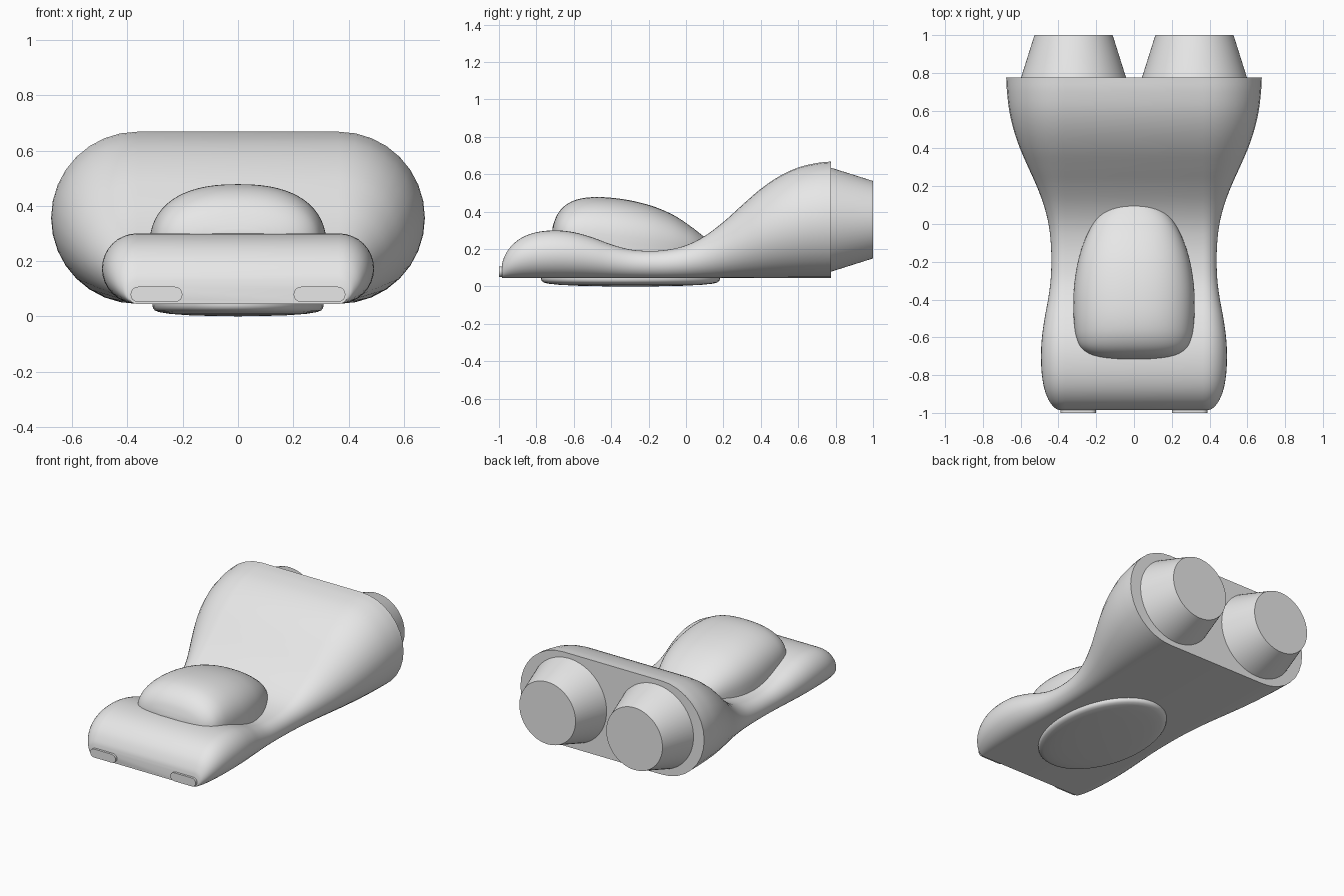
import bpy, bmesh, math
from mathutils import Vector

if "Cube" in bpy.data.objects:
    bpy.data.objects.remove(bpy.data.objects["Cube"])

grey = bpy.data.materials.new("light_grey")
grey.diffuse_color = (0.8, 0.8, 0.8, 1)
grey.use_nodes = True
grey.node_tree.nodes["Principled BSDF"].inputs["Base Color"].default_value = grey.diffuse_color


def loft(name, rings, angle=35):
    """Skin closed rings of equal length and cap both ends."""
    bm = bmesh.new()
    rows = [[bm.verts.new(p) for p in r] for r in rings]
    n = len(rows[0])
    for a, b in zip(rows, rows[1:]):
        for i in range(n):
            j = (i + 1) % n
            bm.faces.new((a[i], a[j], b[j], b[i]))
    bm.faces.new(rows[0])
    bm.faces.new(rows[-1])
    bmesh.ops.recalc_face_normals(bm, faces=bm.faces)
    me = bpy.data.meshes.new(name)
    bm.to_mesh(me)
    bm.free()
    me.materials.append(grey)
    ob = bpy.data.objects.new(name, me)
    bpy.context.collection.objects.link(ob)
    bpy.ops.object.select_all(action='DESELECT')
    ob.select_set(True)
    bpy.context.view_layer.objects.active = ob
    bpy.ops.object.shade_smooth_by_angle(angle=math.radians(angle))
    return ob


def smooth_path(pts, steps=4):
    """Catmull-Rom curve through the points."""
    p = [Vector(q) for q in pts]
    p = [2 * p[0] - p[1]] + p + [2 * p[-1] - p[-2]]
    out = []
    for k in range(1, len(p) - 2):
        a, b, c, d = p[k - 1:k + 3]
        for s in range(steps):
            t = s / steps
            out.append(0.5 * (2 * b + (c - a) * t + (2 * a - 5 * b + 4 * c - d) * t * t
                              + (3 * b - a - 3 * c + d) * t ** 3))
    return out + [p[-2]]


def stadium(cx, cz, half, r, y, n=16):
    """Capsule outline in the xz plane."""
    pts = []
    for side, start in ((1, -math.pi / 2), (-1, math.pi / 2)):
        for i in range(n + 1):
            a = start + math.pi * i / n
            pts.append((cx + side * half + r * math.cos(a), y, cz + r * math.sin(a)))
    return pts


# Body: capsule section whose height follows the side profile
BASE = 0.045
profile = [(-0.985, 0.108, 0), (-0.975, 0.15, 0), (-0.94, 0.21, 0), (-0.88, 0.26, 0),
           (-0.8, 0.29, 0), (-0.7, 0.30, 0), (-0.6, 0.29, 0), (-0.5, 0.262, 0),
           (-0.4, 0.225, 0), (-0.3, 0.198, 0), (-0.2, 0.19, 0), (-0.1, 0.196, 0),
           (0, 0.22, 0), (0.1, 0.27, 0), (0.2, 0.345, 0), (0.3, 0.435, 0),
           (0.4, 0.522, 0), (0.5, 0.59, 0), (0.6, 0.636, 0), (0.7, 0.66, 0), (0.775, 0.668, 0)]
rings = []
for y, top, _ in smooth_path(profile):
    r = (top - BASE) / 2
    rings.append(stadium(0, BASE + r, 0.365, r, y))
loft("body", rings)

# Canopy: (y, half width, top) stations with squarish dome sections
stations = [(-0.715, 0.09, 0.31), (-0.705, 0.18, 0.345), (-0.685, 0.243, 0.39),
            (-0.65, 0.285, 0.43), (-0.6, 0.306, 0.459), (-0.54, 0.316, 0.474),
            (-0.46, 0.321, 0.478), (-0.36, 0.320, 0.47), (-0.26, 0.309, 0.452),
            (-0.16, 0.287, 0.423), (-0.06, 0.25, 0.378), (0.02, 0.205, 0.325),
            (0.07, 0.16, 0.287), (0.1, 0.11, 0.262), (0.12, 0.05, 0.24)]
rings = []
for y, w, top in smooth_path(stations):
    foot = 0.27 - 0.08 * (y + 0.715) / 0.835
    ring = [(w, y, 0.1)]
    for i in range(33):
        a = math.pi * i / 32
        c, s = math.cos(a), max(math.sin(a), 0)
        ring.append((w * math.copysign(abs(c) ** 0.83, c), y, foot + (top - foot) * s ** 0.83))
    rings.append(ring + [(-w, y, 0.1)])
loft("canopy", rings, 50)

# Belly disc: shallow oval bulge under the body
belly = [(1, 0.06), (1, 0.04), (0.993, 0.03), (0.97, 0.021), (0.92, 0.015),
         (0.8, 0.009), (0.6, 0.004), (0.3, 0.001), (0.02, 0)]
loft("belly_disc", [[(0.31 * s * math.cos(math.tau * i / 64),
                      -0.297 + 0.478 * s * math.sin(math.tau * i / 64), z)
                     for i in range(64)] for s, z in belly], 60)

for side, label in ((-1, "left"), (1, "right")):
    # Rear nozzle: tapered cylinder
    loft(label + "_nozzle", [[(side * 0.32 + r * math.cos(math.tau * i / 64), y,
                               0.357 + r * math.sin(math.tau * i / 64))
                              for i in range(64)]
                             for y, r in ((0.76, 0.282), (0.775, 0.278), (1.0, 0.207))])
    # Front light: small capsule plate
    loft(label + "_front_light", [stadium(side * 0.295, 0.079, 0.066, 0.028, y, 8)
                                  for y in (-1.0, -0.975)])
